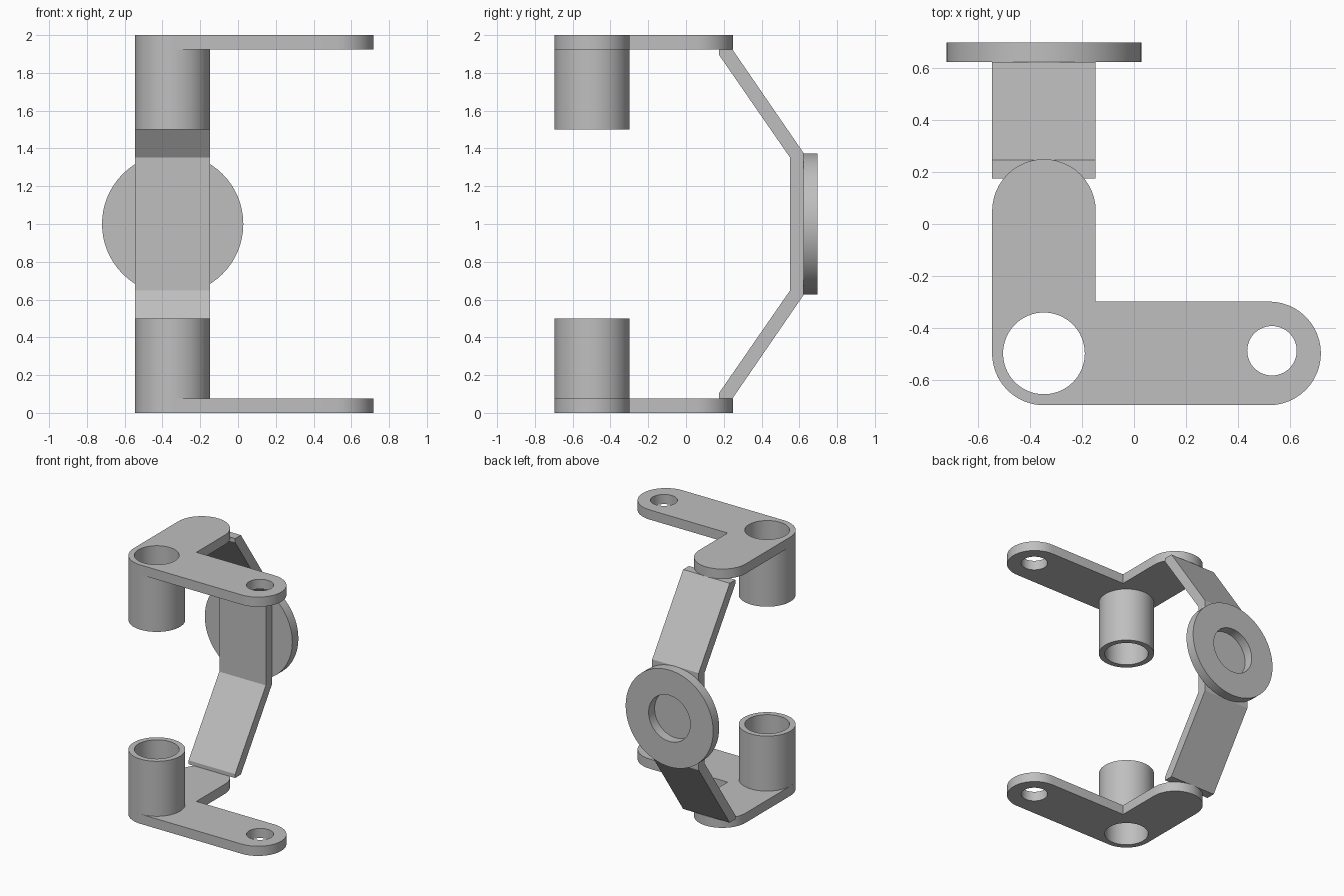
import bpy, bmesh
from math import sin, cos, pi
from mathutils import Matrix

cube = bpy.data.objects.get("Cube")
if cube:
    bpy.data.objects.remove(cube, do_unlink=True)

grey = bpy.data.materials.new("plain grey")
grey.use_nodes = True
color = (0.52, 0.52, 0.52, 1)
grey.diffuse_color = color
grey.node_tree.nodes["Principled BSDF"].inputs["Base Color"].default_value = color

# Shared dimensions
PX, PY = -0.346, -0.497      # pivot centre
R = 0.199                    # arm and sleeve radius
BORE = 0.157
T = 0.075                    # sheet thickness


def arc(cx, cy, r, start, end, n=24):
    return [(cx + r * cos(start + (end - start) * i / n),
             cy + r * sin(start + (end - start) * i / n)) for i in range(n + 1)]


def circle(cx, cy, r, n=64):
    return arc(cx, cy, r, 0, 2 * pi, n)[:-1]


def extrude(name, loops, low, high, turn=Matrix()):
    """Fill an outline with holes, extrude it from low to high, then turn it."""
    curve = bpy.data.curves.new(name, 'CURVE')
    curve.dimensions = '2D'
    curve.fill_mode = 'BOTH'
    curve.extrude = (high - low) / 2
    for loop in loops:
        spline = curve.splines.new('POLY')
        spline.points.add(len(loop) - 1)
        for point, (u, v) in zip(spline.points, loop):
            point.co = (u, v, 0, 1)
        spline.use_cyclic_u = True
    helper = bpy.data.objects.new(name + "_outline", curve)
    bpy.context.collection.objects.link(helper)
    bpy.context.view_layer.update()
    solid = helper.evaluated_get(bpy.context.evaluated_depsgraph_get())
    mesh = bpy.data.meshes.new_from_object(solid)
    bpy.data.objects.remove(helper, do_unlink=True)
    bpy.data.curves.remove(curve)

    bm = bmesh.new()
    bm.from_mesh(mesh)
    bm.transform(turn @ Matrix.Translation((0, 0, (low + high) / 2)))
    bmesh.ops.remove_doubles(bm, verts=bm.verts, dist=0.0001)
    bmesh.ops.recalc_face_normals(bm, faces=bm.faces)
    bm.to_mesh(mesh)
    bm.free()
    mesh.materials.clear()
    mesh.materials.append(grey)
    obj = bpy.data.objects.new(name, mesh)
    bpy.context.collection.objects.link(obj)
    bpy.ops.object.select_all(action='DESELECT')
    obj.select_set(True)
    bpy.context.view_layer.objects.active = obj
    bpy.ops.object.shade_smooth_by_angle(angle=pi / 6)
    return obj


# L-shaped plates with rounded ends and two holes, plus their pivot sleeves
outline = (arc(PX, PY, R, pi, 1.5 * pi)
           + arc(0.519, PY, R, -pi / 2, pi / 2)
           + [(PX + R, PY + R)]
           + arc(PX, 0.05, R, 0, pi))
bore = circle(PX, PY, BORE)
bolt_hole = circle(0.53, -0.487, 0.095)
sleeve = circle(PX, PY, R)
for side, plate_z, sleeve_z in (("lower", (0, T), (T, 0.5)),
                                ("upper", (2 - T, 2), (1.5, 2 - T))):
    extrude(side + "_plate", [outline, bore, bolt_hole], *plate_z)
    extrude(side + "_sleeve", [sleeve, bore], *sleeve_z)

# Bent strap joining the plates, its profile mirrored about mid height
inner = [(0.175, T), (0.175, 0.105), (0.55, 0.647)]
outer = [(0.623, 0.625), (0.245, T)]
flip = lambda points: [(y, 2 - z) for y, z in reversed(points)]
profile = inner + flip(inner) + flip(outer) + outer
to_x = Matrix(((0, 0, 1, 0), (1, 0, 0, 0), (0, 1, 0, 0), (0, 0, 0, 1)))
extrude("bent_strap", [profile], PX - R, PX + R, to_x)

# Ring on the back of the strap
extrude("back_ring", [circle(PX, 1, 0.374), circle(PX, 1, 0.178)],
        -0.697, -0.623, Matrix.Rotation(pi / 2, 4, 'X'))
